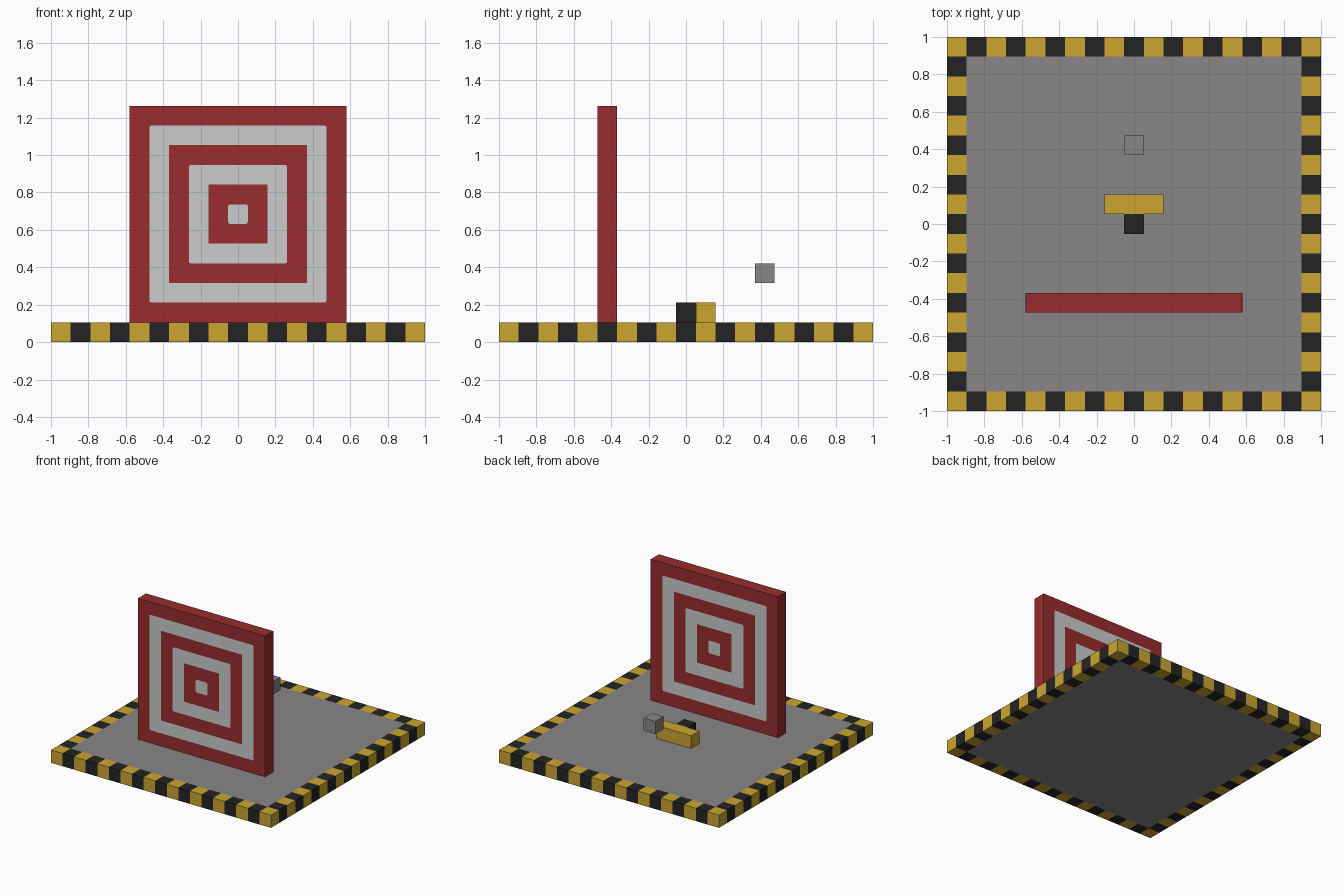
import bpy, bmesh
from math import cos, sin, pi

if "Cube" in bpy.data.objects:
    bpy.data.objects.remove(bpy.data.objects["Cube"], do_unlink=True)

U = 2 / 19  # one block


def srgb(*rgb):
    return tuple(((c / 255 + 0.055) / 1.055) ** 2.4 for c in rgb) + (1.0,)


def material(name, color):
    mat = bpy.data.materials.new(name)
    mat.use_nodes = True
    mat.diffuse_color = color
    bsdf = next(n for n in mat.node_tree.nodes if n.type == 'BSDF_PRINCIPLED')
    bsdf.inputs["Base Color"].default_value = color
    return mat


red = material("red", srgb(152, 44, 46))
light = material("light grey", srgb(202, 205, 204))
grey = material("mid grey", srgb(137, 134, 135))
yellow = material("yellow", srgb(203, 166, 48))
black = material("black", srgb(36, 36, 36))


def finish(name, bm, mats):
    bmesh.ops.recalc_face_normals(bm, faces=bm.faces)
    mesh = bpy.data.meshes.new(name)
    bm.to_mesh(mesh)
    bm.free()
    for mat in mats:
        mesh.materials.append(mat)
    obj = bpy.data.objects.new(name, mesh)
    bpy.context.collection.objects.link(obj)
    return obj


def block(name, center, size, mat):
    """Box with centre and size given in blocks."""
    bm = bmesh.new()
    bmesh.ops.create_cube(bm, size=1)
    for v in bm.verts:
        v.co = [(c + s * p) * U for c, s, p in zip(center, size, v.co)]
    return finish(name, bm, [mat])


# Striped rim: ring of cells extruded to a solid, coloured as a checker
bm = bmesh.new()
bmesh.ops.create_grid(bm, x_segments=19, y_segments=19, size=1)
inner = [f for f in bm.faces
         if max(abs(c) for c in f.calc_center_median().xy) < 1 - U]
bmesh.ops.delete(bm, geom=inner, context='FACES')
out = bmesh.ops.extrude_face_region(bm, geom=bm.faces[:], use_keep_orig=True)
for g in out["geom"]:
    if isinstance(g, bmesh.types.BMVert):
        g.co.z = U
for f in bm.faces:
    c = f.calc_center_median()
    i, j = (min(18, max(0, int((p + 1) / U + 0.001))) for p in c.xy)
    f.material_index = (i + j) % 2
finish("striped_rim", bm, [yellow, black])

# Floor slab inside the rim
block("floor", (0, 0, 0.5), (17, 17, 1), grey)

# Target wall: concentric squares on both faces, light ones slightly rounded
bm = bmesh.new()


def square_loop(half, radius, y):
    verts = []
    for k, (sx, sz) in enumerate([(1, 1), (-1, 1), (-1, -1), (1, -1)]):
        for step in range(4):
            a = (k + step / 3) * pi / 2
            x = sx * (half - radius) + radius * cos(a)
            z = sz * (half - radius) + radius * sin(a)
            verts.append(bm.verts.new((x, y, 6.5 * U + z)))
    return verts


def bridge(a, b, index):
    n = len(a)
    for k in range(n):
        m = (k + 1) % n
        bm.faces.new((a[k], a[m], b[m], b[k])).material_index = index


rims = []
for y in (-4.5 * U, -3.5 * U):
    loops = [square_loop((5.5 - k) * U, 0.012 if k % 2 else 0.001, y)
             for k in range(6)]
    for k in range(5):
        bridge(loops[k], loops[k + 1], k % 2)
    bm.faces.new(loops[5]).material_index = 1
    rims.append(loops[0])
bridge(rims[0], rims[1], 0)
finish("target_wall", bm, [red, light])

# Small blocks behind the wall
block("black_block", (0, 0, 1.5), (1, 1, 1), black)
block("yellow_bar", (0, 1, 1.5), (3, 1, 1), yellow)
block("floating_block", (0, 4, 3.5), (1, 1, 1), grey)
